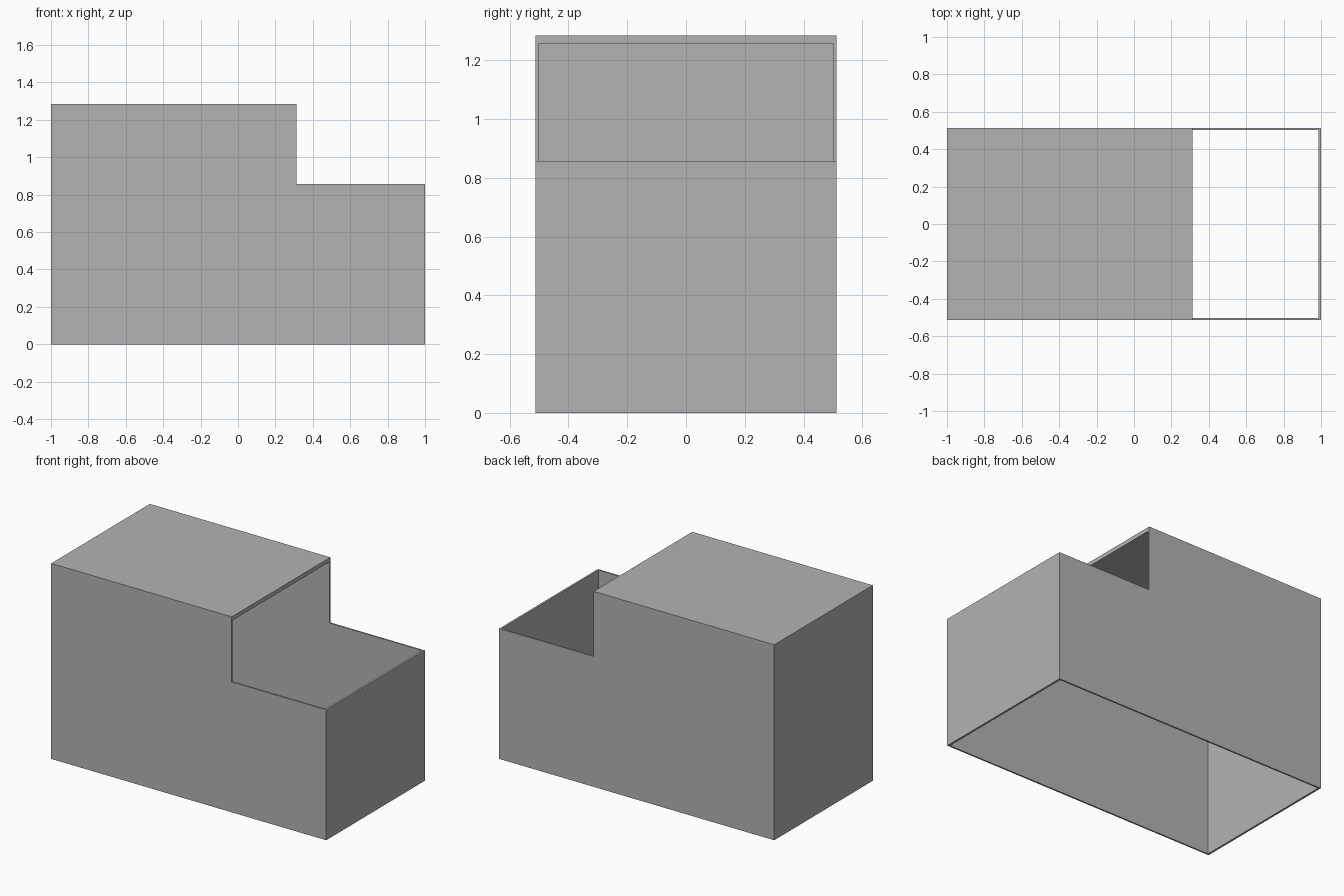
import bpy, bmesh

cube = bpy.data.objects.get("Cube")
if cube:
    bpy.data.objects.remove(cube, do_unlink=True)

grey = bpy.data.materials.new("Light grey")
grey.use_nodes = True
colour = (0.45, 0.45, 0.45, 1)
grey.diffuse_color = colour
grey.node_tree.nodes["Principled BSDF"].inputs["Base Color"].default_value = colour

HALF_LENGTH, HALF_WIDTH = 1.0, 0.512
HEIGHT, STEP_HEIGHT, STEP_X = 1.285, 0.857, 0.313
SIDE_WALL, END_WALL, ROOF = 0.01, 0.013, 0.027


def extruded_profile(name, points, half_width):
    """Extrude an x-z outline along y, centred on y = 0."""
    bm = bmesh.new()
    face = bm.faces.new([bm.verts.new((x, -half_width, z)) for x, z in points])
    result = bmesh.ops.extrude_face_region(bm, geom=[face])
    verts = [g for g in result["geom"] if isinstance(g, bmesh.types.BMVert)]
    bmesh.ops.translate(bm, verts=verts, vec=(0, 2 * half_width, 0))
    bmesh.ops.recalc_face_normals(bm, faces=bm.faces)
    mesh = bpy.data.meshes.new(name)
    bm.to_mesh(mesh)
    bm.free()
    mesh.materials.append(grey)
    obj = bpy.data.objects.new(name, mesh)
    bpy.context.collection.objects.link(obj)
    return obj


# Stepped outer housing
housing = extruded_profile("stepped_housing", [
    (-HALF_LENGTH, 0), (HALF_LENGTH, 0), (HALF_LENGTH, STEP_HEIGHT),
    (STEP_X, STEP_HEIGHT), (STEP_X, HEIGHT), (-HALF_LENGTH, HEIGHT)], HALF_WIDTH)

# Cavity that opens the bottom and the low step, leaving thin walls and a roof
inner = HALF_LENGTH - END_WALL
cavity = extruded_profile("cavity_cutter", [
    (-inner, -0.2), (inner, -0.2), (inner, HEIGHT - ROOF), (-inner, HEIGHT - ROOF)],
    HALF_WIDTH - SIDE_WALL)
cavity.hide_render = True
cavity.hide_viewport = True
cavity.display_type = 'WIRE'

cut = housing.modifiers.new("Hollow", 'BOOLEAN')
cut.operation = 'DIFFERENCE'
cut.solver = 'EXACT'
cut.object = cavity

# Bake the cut and discard the cutter
graph = bpy.context.evaluated_depsgraph_get()
hollow = bpy.data.meshes.new_from_object(housing.evaluated_get(graph))
housing.modifiers.clear()
housing.data = hollow
bpy.data.objects.remove(cavity, do_unlink=True)
